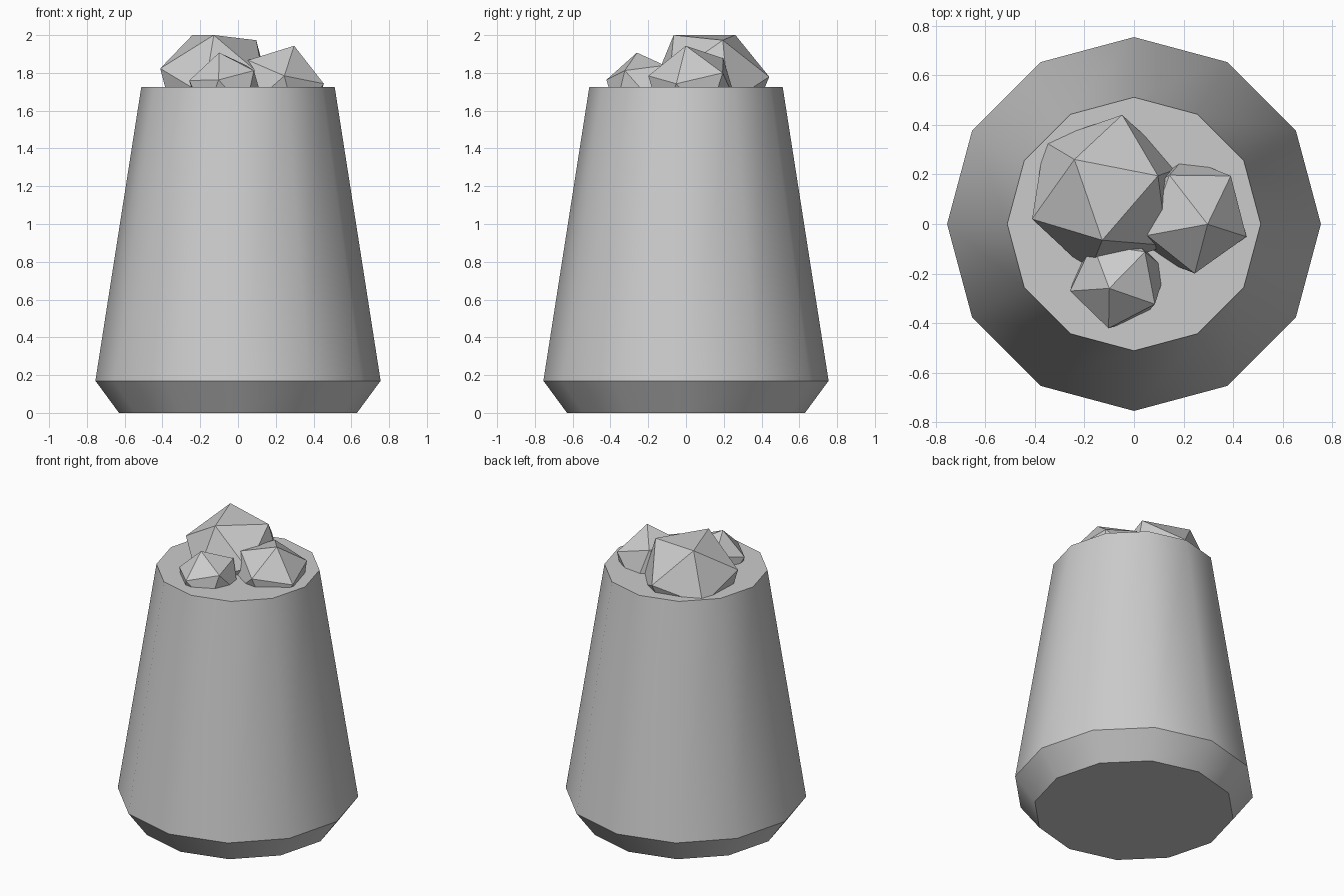
import bpy, bmesh, math
from mathutils import Vector, Matrix

if "Cube" in bpy.data.objects:
    bpy.data.objects.remove(bpy.data.objects["Cube"], do_unlink=True)

SIDES = 12

stone = bpy.data.materials.new("stone_grey")
stone.use_nodes = True
grey = (0.6, 0.6, 0.6, 1)
stone.diffuse_color = grey
stone.node_tree.nodes["Principled BSDF"].inputs["Base Color"].default_value = grey


def add_object(name, bm):
    bmesh.ops.recalc_face_normals(bm, faces=bm.faces[:])
    mesh = bpy.data.meshes.new(name)
    bm.to_mesh(mesh)
    bm.free()
    mesh.materials.append(stone)
    obj = bpy.data.objects.new(name, mesh)
    bpy.context.collection.objects.link(obj)
    return obj


def lathe(name, profile):
    """Spin (radius, height) pairs into a capped, faceted solid."""
    bm = bmesh.new()
    rings = []
    for radius, z in profile:
        angles = [math.tau * i / SIDES for i in range(SIDES)]
        rings.append([bm.verts.new((radius * math.cos(a), radius * math.sin(a), z))
                      for a in angles])
    for low, high in zip(rings, rings[1:]):
        for i in range(SIDES):
            j = (i + 1) % SIDES
            bm.faces.new((low[i], low[j], high[j], high[i]))
    bm.faces.new(rings[0])
    bm.faces.new(rings[-1])
    return add_object(name, bm)


def frame(a, b):
    """Orthonormal axes with z along a and b in the xz plane."""
    z = a.normalized()
    y = z.cross(b).normalized()
    return Matrix((y.cross(z), y, z)).transposed()


def rock(name, centre, radius, corner, neighbour):
    """Icosahedron turned so two adjacent corners point the given ways."""
    bm = bmesh.new()
    bmesh.ops.create_icosphere(bm, subdivisions=1, radius=radius)
    top = max(bm.verts, key=lambda v: v.co.z)
    beside = top.link_edges[0].other_vert(top)
    turn = frame(Vector(corner), Vector(neighbour)) @ frame(top.co, beside.co).transposed()
    bm.transform(Matrix.Translation(centre) @ turn.to_4x4())
    return add_object(name, bm)


# Tapered pillar with a chamfered foot
pillar = lathe("pillar", [(0.63, 0), (0.755, 0.17), (0.512, 1.725)])
bpy.ops.object.select_all(action='DESELECT')
pillar.select_set(True)
bpy.context.view_layer.objects.active = pillar
bpy.ops.object.shade_smooth_by_angle(angle=math.radians(35))

# Three faceted rocks sunk into the top
rock("large_rock", (-0.114, 0.123, 1.732), 0.328,
     (-0.126, 0.137, 0.268), (-0.016, -0.183, 0.268))
rock("medium_rock", (0.225, 0.035, 1.71), 0.247,
     (0.072, -0.036, 0.233), (0.225, -0.085, 0.04))
rock("small_rock", (-0.064, -0.227, 1.707), 0.206,
     (-0.036, -0.033, 0.201), (-0.036, -0.183, 0.05))
